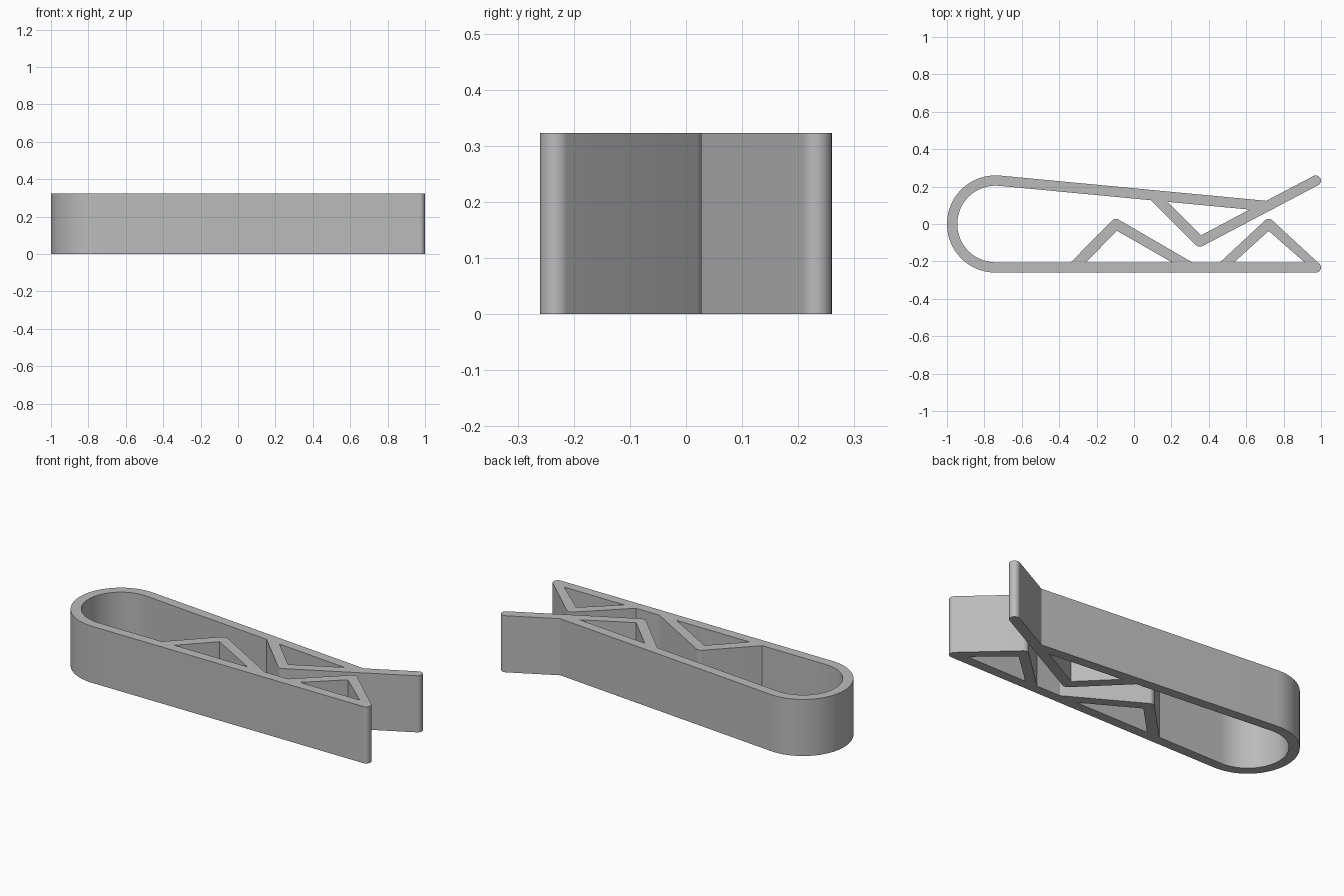
import bpy, bmesh
from math import cos, sin, radians

if "Cube" in bpy.data.objects:
    bpy.data.objects.remove(bpy.data.objects["Cube"], do_unlink=True)

HEIGHT = 0.323
TIP = 0.0275          # half the wall thickness
BEND_OUT, BEND_IN = 0.26, 0.205
FLOOR = -BEND_IN      # inner side of the straight arm


def arc(x, y, r, start, end, step=9):
    """Points along an arc, angles in degrees."""
    n = max(2, round(abs(end - start) / step))
    angles = [radians(start + (end - start) * i / n) for i in range(n + 1)]
    return [(x + r * cos(a), y + r * sin(a)) for a in angles]


# Outline of the clip, walked from the straight arm's tip and back along the bend
outline = (
    arc(0.972, -0.2325, TIP, -90, 47.4)               # straight arm tip
    + arc(0.72, 0, TIP, 47.4, 132)                    # outer tooth
    + [(0.46, FLOOR), (0.311, FLOOR)]
    + arc(-0.097, 0, TIP, 60, 135)                    # inner tooth
    + [(-0.338, FLOOR)]
    + arc(-0.74, 0, BEND_IN, -90, -275.4, 5)          # inside of the bend
    + [(0.092, 0.127)]
    + arc(0.352, -0.094, TIP, 225, 297.8)             # gripping tooth
    + arc(0.972, 0.232, TIP, -62.2, 117.8)            # flared lip tip
    + [(0.707, 0.124)]
    + arc(-0.74, 0, BEND_OUT, 84.6, 270, 5)           # outside of the bend
)

# Triangular openings inside the three teeth
openings = [
    [(-0.257, FLOOR), (-0.091, -0.036), (0.203, FLOOR)],
    [(0.535, FLOOR), (0.72, -0.037), (0.912, FLOOR)],
    [(0.1785, 0.1185), (0.618, 0.077), (0.358, -0.061)],
]

# Flat filled curve, extruded to the full height
curve = bpy.data.curves.new("clip_body", "CURVE")
curve.dimensions = "2D"
curve.fill_mode = "BOTH"
curve.extrude = HEIGHT / 2
for loop in [outline] + openings:
    spline = curve.splines.new("POLY")
    spline.points.add(len(loop) - 1)
    for point, (x, y) in zip(spline.points, loop):
        point.co = (x, y, 0, 1)
    spline.use_cyclic_u = True

clip = bpy.data.objects.new("clip_body", curve)
bpy.context.collection.objects.link(clip)
bpy.ops.object.select_all(action="DESELECT")
clip.select_set(True)
bpy.context.view_layer.objects.active = clip
bpy.ops.object.convert(target="MESH")
clip = bpy.context.view_layer.objects.active

# Weld caps to walls and stand the clip on the ground
bm = bmesh.new()
bm.from_mesh(clip.data)
bmesh.ops.remove_doubles(bm, verts=bm.verts, dist=0.0002)
bmesh.ops.translate(bm, verts=bm.verts, vec=(0, 0, HEIGHT / 2))
bmesh.ops.recalc_face_normals(bm, faces=bm.faces)
bm.to_mesh(clip.data)
bm.free()
bpy.ops.object.shade_smooth_by_angle(angle=radians(25))

# Plain grey
grey = bpy.data.materials.new("grey_plastic")
grey.use_nodes = True
color = (0.5, 0.5, 0.5, 1)
grey.diffuse_color = color
grey.node_tree.nodes["Principled BSDF"].inputs["Base Color"].default_value = color
clip.data.materials.clear()
clip.data.materials.append(grey)
